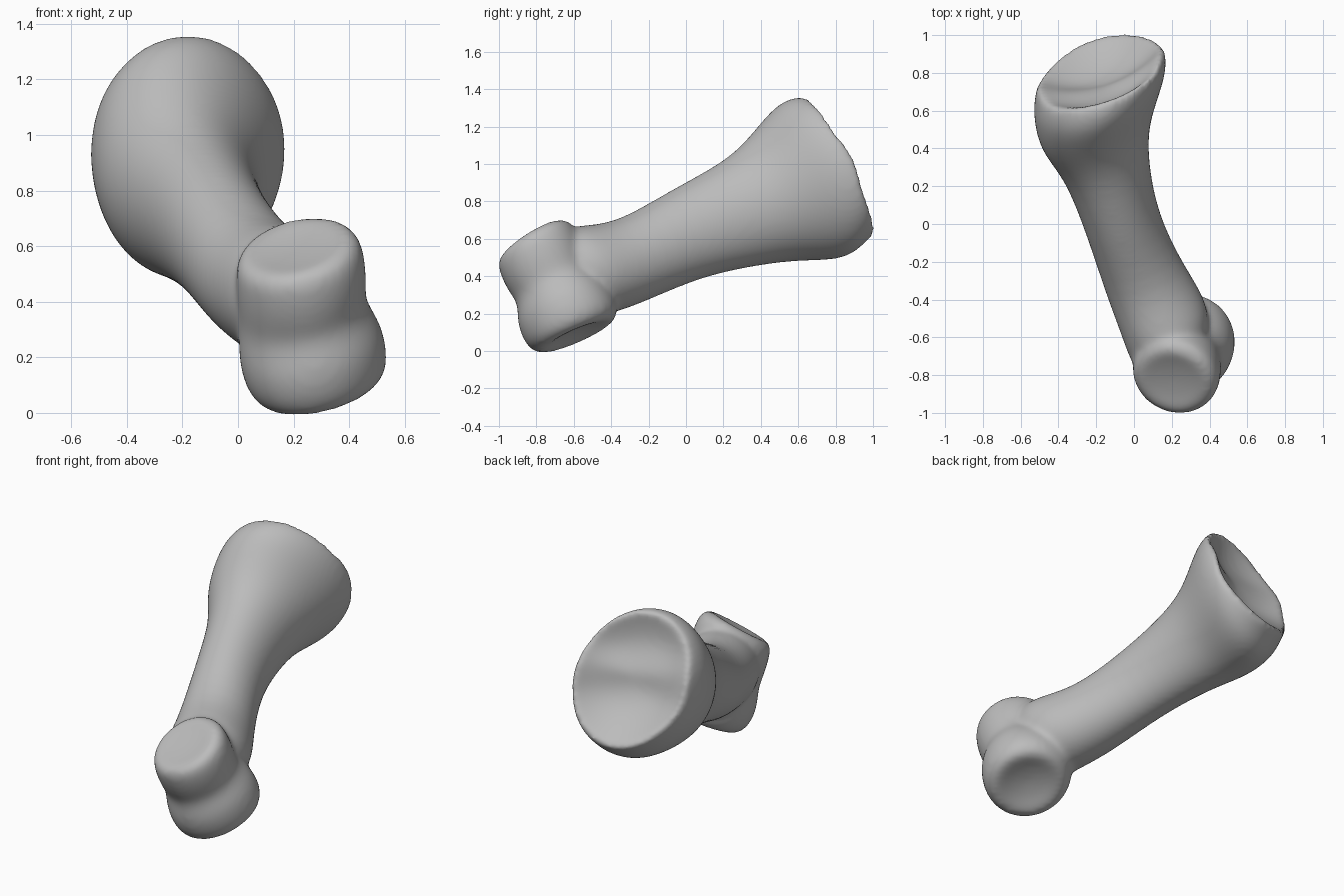
import bpy, bmesh
from math import cos, sin, pi, exp
from mathutils import Vector

old = bpy.data.objects.get("Cube")
if old:
    bpy.data.objects.remove(old, do_unlink=True)

SIDES = 24
ANGLES = [2 * pi * i / SIDES for i in range(SIDES)]


def frame(axis):
    """Sideways and upward directions square to an axis."""
    axis = axis.normalized()
    side = axis.cross(Vector((0, 0, 1))).normalized()
    return axis, side, side.cross(axis)


def loft(bm, rings, start, end):
    """Skin closed rings of points and close both ends with a fan."""
    loops = [[bm.verts.new(p) for p in ring] for ring in rings]
    for a, b in zip(loops, loops[1:]):
        for i in range(SIDES):
            j = (i + 1) % SIDES
            bm.faces.new((a[i], a[j], b[j], b[i]))
    for loop, tip in ((loops[0], start), (loops[-1], end)):
        pole = bm.verts.new(tip)
        for i in range(SIDES):
            bm.faces.new((loop[i], loop[(i + 1) % SIDES], pole))


bm = bmesh.new()

# Shaft, flaring into the broad base: x, y, z, half width, half height, skew
axis, side, up = frame(Vector((-0.26, 0.9, 0.36)))
sections = [
    (0.18, -0.72, 0.40, 0.175, 0.19, 0),
    (0.18, -0.65, 0.405, 0.215, 0.24, 0),
    (0.165, -0.50, 0.435, 0.25, 0.26, 0.02),
    (0.06, -0.30, 0.47, 0.222, 0.222, 0.03),
    (-0.065, 0.00, 0.63, 0.195, 0.245, 0.04),
    (-0.15, 0.32, 0.74, 0.23, 0.295, 0.04),
    (-0.205, 0.48, 0.815, 0.305, 0.355, 0.05),
    (-0.19, 0.64, 0.895, 0.355, 0.44, 0.07),
    (-0.18, 0.73, 0.94, 0.37, 0.445, 0.07),
    (-0.175, 0.80, 0.975, 0.36, 0.415, 0.07),
]


def section_point(section, scale, t):
    """Point on an oval that bulges towards one diagonal."""
    x, y, z, u, v, skew = section
    offset = side * u * cos(t) + up * v * sin(t)
    return Vector((x, y, z)) + offset * scale * (1 - skew * sin(2 * t))


rings = [[section_point(s, 1, t) for t in ANGLES] for s in sections]


# Joint surface of the base: two hollows either side of a low ridge
def joint_point(scale, t):
    q = scale * sin(t)
    lift = 0.055 * exp(-((q - 0.12) / 0.26) ** 2) + 0.075 * max(0, -q)
    lift -= 0.12 * (1 - scale ** 2)
    return section_point(sections[-1], scale, t) + axis * lift


for scale in (0.96, 0.87, 0.72, 0.55, 0.35, 0.15):
    rings.append([joint_point(scale, t) for t in ANGLES])
loft(bm, rings, Vector((0.18, -0.74, 0.40)), joint_point(0, 0))

# Twin-lobed head: position between lobes, offset along hinge, radius,
# and extra radius that fills the groove on the right
low, high = Vector((0.285, -0.62, 0.16)), Vector((0.22, -0.80, 0.55))
low_hinge, high_hinge = Vector((-0.2, -0.38, 0.9)), Vector((-0.22, -0.52, 0.82))
spool = [
    (0, -0.07, 0.12, 0), (0, -0.1, 0.195, 0), (0, -0.06, 0.24, 0),
    (0, 0, 0.256, 0.01), (0.2, 0, 0.255, 0.02), (0.35, 0, 0.235, 0.035),
    (0.5, 0, 0.212, 0.045), (0.65, 0, 0.225, 0.025), (0.82, 0, 0.236, 0.01),
    (1, 0, 0.235, 0), (1, 0.04, 0.22, 0), (1, 0.063, 0.18, 0), (1, 0.048, 0.12, 0),
]
lobes = []
for k, off, radius, fill in spool:
    hinge, h_side, h_up = frame(low_hinge.lerp(high_hinge, k))
    centre = low.lerp(high, k) + hinge * off
    depth = 1.07 - 0.07 * k
    lobes.append([centre + (h_side * cos(t) + h_up * sin(t) * depth)
                  * (radius + fill * max(0, cos(t))) for t in ANGLES])
loft(bm, lobes, low - low_hinge * 0.055, high + high_hinge * 0.04)

bmesh.ops.recalc_face_normals(bm, faces=bm.faces)
mesh = bpy.data.meshes.new("finger_bone")
bm.to_mesh(mesh)
bm.free()
bone = bpy.data.objects.new("finger_bone", mesh)
bpy.context.collection.objects.link(bone)

# Round the lofts, fuse them into one skin and soften the join
subsurf = bone.modifiers.new("round", "SUBSURF")
subsurf.levels = subsurf.render_levels = 2
fuse = bone.modifiers.new("fuse", "REMESH")
fuse.mode = "VOXEL"
fuse.voxel_size = 0.016
fuse.use_smooth_shade = True
soften = bone.modifiers.new("soften", "SMOOTH")
soften.factor = 0.5
soften.iterations = 14

# Single grey colour
grey = (0.5, 0.5, 0.5, 1)
mat = bpy.data.materials.new("bone_grey")
mat.use_nodes = True
mat.diffuse_color = grey
bsdf = next(n for n in mat.node_tree.nodes if n.type == "BSDF_PRINCIPLED")
bsdf.inputs["Base Color"].default_value = grey
mesh.materials.append(mat)
for poly in mesh.polygons:
    poly.use_smooth = True
